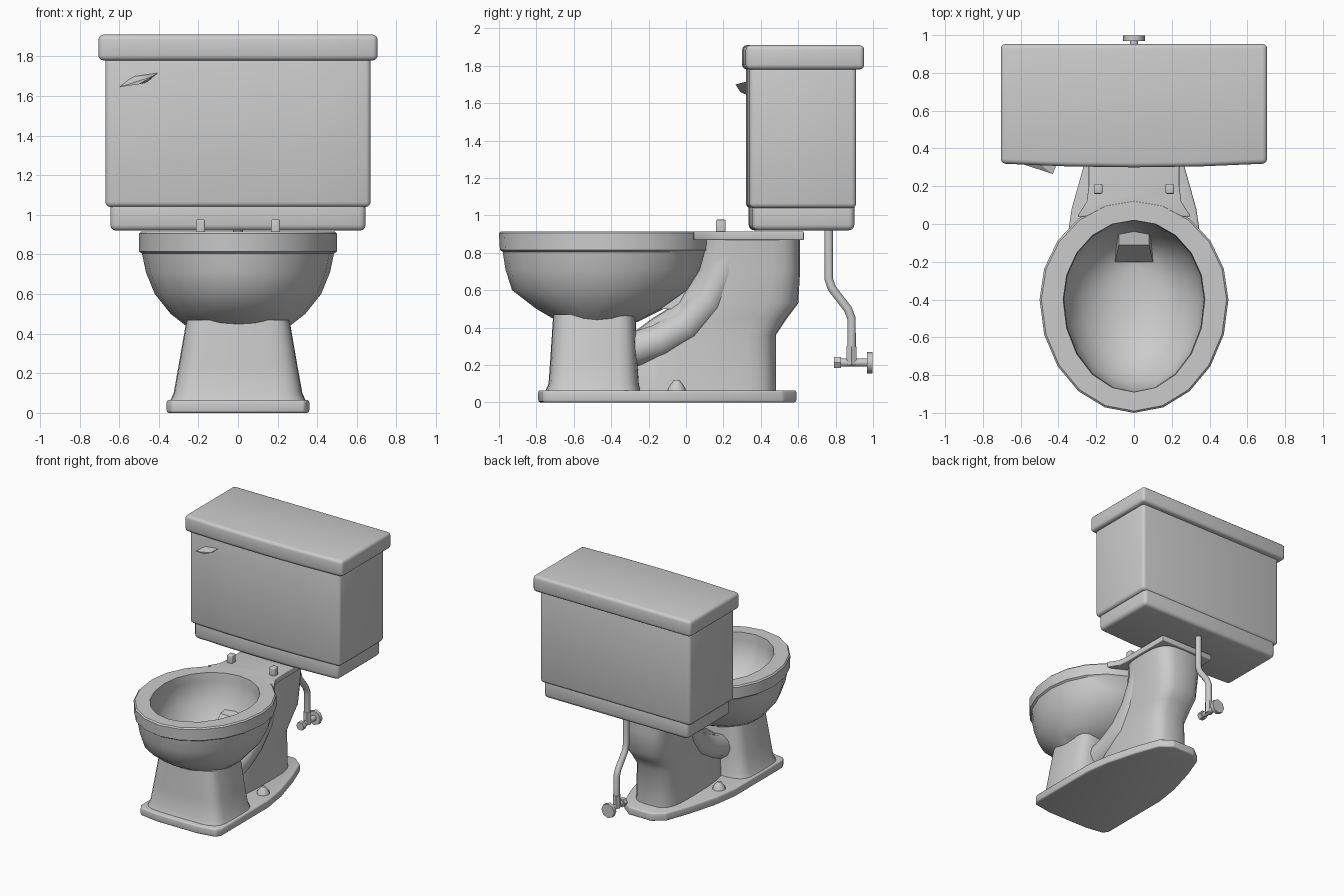
import bpy, bmesh
from math import sin, cos, pi, copysign, radians
from mathutils import Vector

if "Cube" in bpy.data.objects:
    bpy.data.objects.remove(bpy.data.objects["Cube"])

grey = bpy.data.materials.new("porcelain_grey")
grey.use_nodes = True
colour = (0.6, 0.6, 0.6, 1)
grey.diffuse_color = colour
grey.node_tree.nodes["Principled BSDF"].inputs["Base Color"].default_value = colour


def finish(ob, bevel=0, angle=35):
    """Apply the material, an optional rounded edge and smooth shading."""
    ob.data.materials.append(grey)
    bpy.ops.object.select_all(action='DESELECT')
    ob.select_set(True)
    bpy.context.view_layer.objects.active = ob
    if bevel:
        mod = ob.modifiers.new("rounded_edges", 'BEVEL')
        mod.width, mod.segments, mod.angle_limit = bevel, 3, radians(30)
        bpy.ops.object.modifier_apply(modifier=mod.name)
    bpy.ops.object.shade_smooth_by_angle(angle=radians(angle))
    return ob


def from_bmesh(name, bm, **kw):
    bmesh.ops.recalc_face_normals(bm, faces=bm.faces)
    mesh = bpy.data.meshes.new(name)
    bm.to_mesh(mesh)
    bm.free()
    ob = bpy.data.objects.new(name, mesh)
    bpy.context.collection.objects.link(ob)
    return finish(ob, **kw)


def loft(name, rings, n=20, power=1.0, **kw):
    """Skin egg-shaped rings: (half width, front y, widest y, back y, z)."""
    bm = bmesh.new()
    loops = []
    for w, front, mid, back, z in rings:
        loop = []
        for i in range(n):
            s, c = sin(2 * pi * i / n), cos(2 * pi * i / n)
            s, c = (copysign(abs(v) ** power, v) for v in (s, c))
            reach = back - mid if c > 0 else mid - front
            loop.append(bm.verts.new((w * s, mid + reach * c, z)))
        loops.append(loop)
    for a, b in zip(loops, loops[1:]):
        for i in range(n):
            j = (i + 1) % n
            bm.faces.new((a[i], a[j], b[j], b[i]))
    bm.faces.new(loops[0])
    bm.faces.new(loops[-1])
    return from_bmesh(name, bm, **kw)


def prism(name, half, z0, z1, **kw):
    """Extrude an outline given by its +x half, mirrored across x."""
    outline = half + [(-x, y) for x, y in reversed(half) if x > 0]
    bm = bmesh.new()
    low = [bm.verts.new((x, y, z0)) for x, y in outline]
    high = [bm.verts.new((x, y, z1)) for x, y in outline]
    bm.faces.new(low)
    bm.faces.new(high)
    for i in range(len(low)):
        j = (i + 1) % len(low)
        bm.faces.new((low[i], low[j], high[j], high[i]))
    return from_bmesh(name, bm, **kw)


def bowed_box(name, w, front, back, z0, z1, bevel):
    half = [(0, front), (w * 0.5, front + 0.005), (w, front + 0.02), (w, back)]
    return prism(name, half, z0, z1, bevel=bevel)


def tube(name, points, radius, sides=3):
    curve = bpy.data.curves.new(name, 'CURVE')
    curve.dimensions = '3D'
    curve.bevel_depth, curve.bevel_resolution = radius, sides
    curve.use_fill_caps = True
    spline = curve.splines.new('POLY')
    spline.points.add(len(points) - 1)
    for p, co in zip(spline.points, points):
        p.co = (*co, 1)
    ob = bpy.data.objects.new(name, curve)
    bpy.context.collection.objects.link(ob)
    bpy.ops.object.select_all(action='DESELECT')
    ob.select_set(True)
    bpy.context.view_layer.objects.active = ob
    bpy.ops.object.convert(target='MESH')
    return finish(bpy.context.object, angle=50)


def hull(name, points):
    bm = bmesh.new()
    for p in points:
        bm.verts.new(p)
    bmesh.ops.convex_hull(bm, input=bm.verts)
    return from_bmesh(name, bm, angle=20)


def box(name, lo, hi, bevel):
    pts = [(x, y, z) for x in (lo[0], hi[0]) for y in (lo[1], hi[1]) for z in (lo[2], hi[2])]
    bm = bmesh.new()
    for p in pts:
        bm.verts.new(p)
    bmesh.ops.convex_hull(bm, input=bm.verts)
    bmesh.ops.dissolve_limit(bm, angle_limit=0.01, verts=bm.verts, edges=bm.edges)
    return from_bmesh(name, bm, bevel=bevel)


# Tank: stepped body and overhanging lid
bowed_box("tank_bottom", 0.645, 0.335, 0.90, 0.92, 1.08, 0.03)
bowed_box("tank_body", 0.67, 0.32, 0.91, 1.04, 1.80, 0.025)
bowed_box("tank_lid", 0.705, 0.30, 0.953, 1.78, 1.91, 0.025)

# Flush handle: a flattened pointed lever
hull("flush_handle", [(-0.60, 0.32, 1.645), (-0.53, 0.34, 1.70), (-0.40, 0.34, 1.72),
                      (-0.43, 0.265, 1.70), (-0.46, 0.34, 1.67), (-0.50, 0.29, 1.66)])

# Bowl: outer shell up to the rim, then down the inside
loft("bowl", [
    (0.25, -0.68, -0.48, -0.26, 0.43),
    (0.34, -0.80, -0.46, -0.12, 0.50),
    (0.42, -0.93, -0.43, 0.02, 0.60),
    (0.465, -0.965, -0.41, 0.09, 0.71),
    (0.485, -0.98, -0.40, 0.12, 0.805),
    (0.50, -0.995, -0.40, 0.13, 0.815),
    (0.50, -1.0, -0.40, 0.13, 0.905),
    (0.49, -0.99, -0.40, 0.12, 0.915),
    (0.375, -0.89, -0.40, 0.02, 0.915),
    (0.37, -0.885, -0.40, 0.015, 0.85),
    (0.38, -0.88, -0.40, 0.01, 0.80),
    (0.35, -0.84, -0.40, -0.02, 0.70),
    (0.28, -0.74, -0.38, -0.07, 0.58),
    (0.15, -0.55, -0.34, -0.14, 0.50),
    (0.05, -0.40, -0.32, -0.22, 0.48)])
hull("bowl_outlet", [(s * x, y, z) for s in (-1, 1) for x, y, z in
                     ((0.08, 0.0, 0.66), (0.08, -0.11, 0.64), (0.10, -0.20, 0.50), (0.10, 0.0, 0.50))])

# Deck carrying the tank, with two seat hinge posts
prism("deck", [(0.30, 0.04), (0.25, 0.12), (0.24, 0.20), (0.24, 0.63)],
      0.868, 0.914, bevel=0.006)
for side, s in (("left", 1), ("right", -1)):
    box(side + "_hinge_post", (s * 0.19 - 0.023, 0.16, 0.90), (s * 0.19 + 0.023, 0.212, 0.977), 0.008)

# Pedestal, rear column and foot
loft("pedestal", [
    (0.345, -0.755, -0.50, -0.24, 0.055),
    (0.325, -0.735, -0.50, -0.25, 0.10),
    (0.30, -0.725, -0.50, -0.26, 0.24),
    (0.26, -0.71, -0.49, -0.27, 0.47)], n=24, power=0.4)
loft("rear_column", [
    (0.18, -0.34, 0.2, 0.48, 0.05),
    (0.17, -0.30, 0.2, 0.48, 0.36),
    (0.18, -0.18, 0.25, 0.54, 0.45),
    (0.19, -0.05, 0.3, 0.60, 0.53),
    (0.20, 0.06, 0.35, 0.61, 0.70),
    (0.22, 0.10, 0.35, 0.61, 0.88)], n=24, power=0.6)
foot = [(0.18, -0.79), (0.335, -0.765), (0.36, -0.72), (0.36, -0.12),
        (0.33, 0.08), (0.26, 0.33), (0.19, 0.52), (0.10, 0.59)]
prism("foot", foot, 0.0, 0.065, bevel=0.012)

# Trapway bulge and floor bolt cap on each side
for side, s in (("left", 1), ("right", -1)):
    path = [(-0.32, 0.27), (-0.14, 0.33), (0.0, 0.41), (0.12, 0.54), (0.20, 0.70), (0.26, 0.87)]
    tube(side + "_trapway", [(s * 0.11, y, z) for y, z in path], 0.095)
    loft(side + "_bolt_cap", [(0.05, -0.10, -0.05, 0.0, 0.06), (0.045, -0.095, -0.05, -0.005, 0.08),
                              (0.012, -0.065, -0.05, -0.035, 0.12)], n=10).location.x = s * 0.26

# Water supply pipe and shut-off valve
tube("supply_pipe", [(0, y, z) for y, z in
                     ((0.763, 0.94), (0.763, 0.66), (0.78, 0.61), (0.865, 0.50), (0.885, 0.45), (0.885, 0.24))], 0.024)
tube("pipe_nut", [(0, 0.885, 0.30), (0, 0.885, 0.20)], 0.031, 1)
tube("valve_body", [(0, 0.83, 0.213), (0, 0.97, 0.213)], 0.022)
tube("valve_outlet", [(0, 0.79, 0.213), (0, 0.83, 0.213)], 0.034, 1)
tube("valve_knob", [(0, 0.968, 0.213), (0, 0.998, 0.213)], 0.057, 2)
